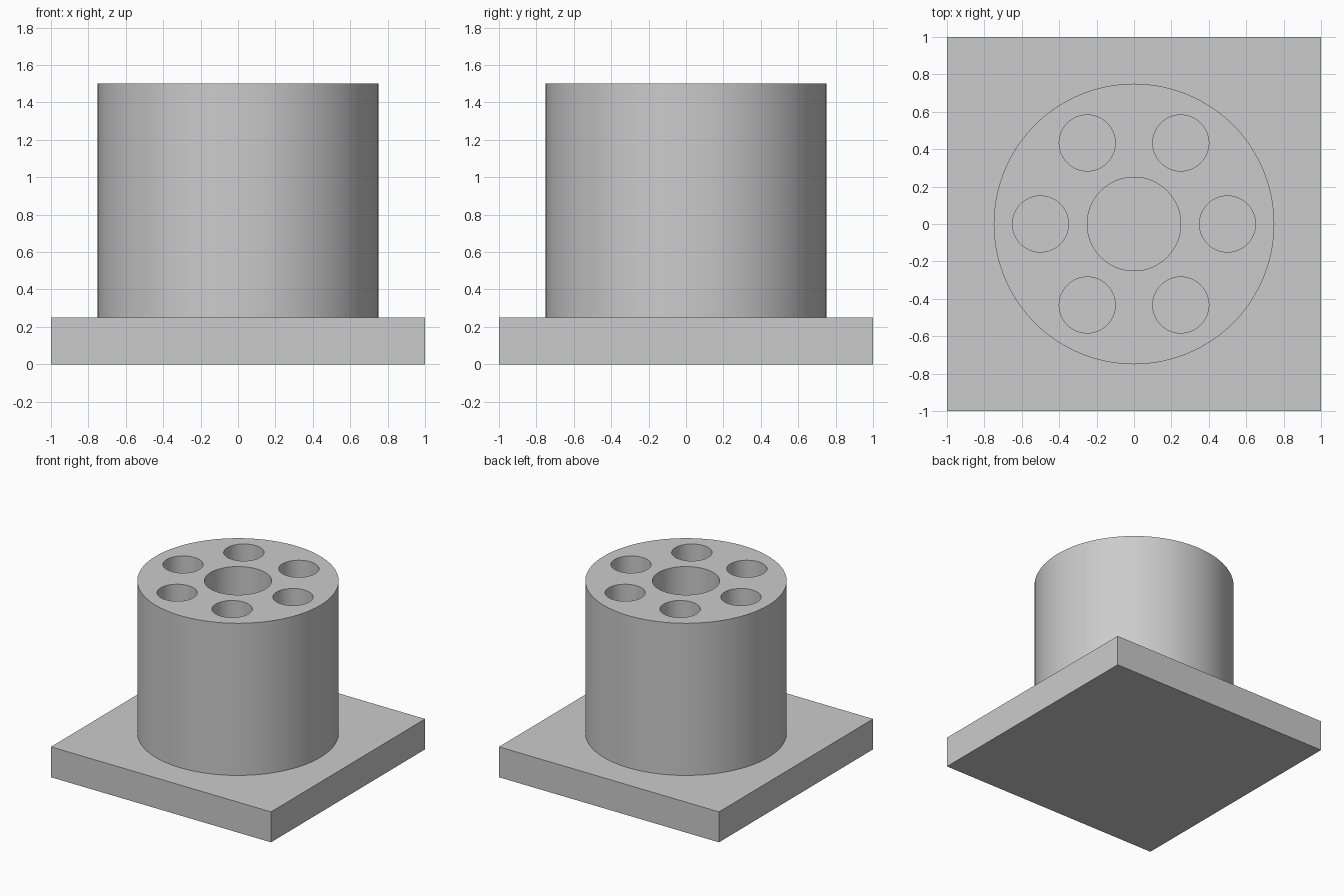
import bpy
from math import cos, sin, pi, radians

cube = bpy.data.objects.get("Cube")
if cube:
    bpy.data.objects.remove(cube, do_unlink=True)

BASE_TOP, TOP = 0.25, 1.5

grey = bpy.data.materials.new("light grey")
grey.use_nodes = True
colour = (0.6, 0.6, 0.6, 1)
grey.diffuse_color = colour
grey.node_tree.nodes["Principled BSDF"].inputs["Base Color"].default_value = colour


def cylinder(name, radius, x, y, bottom, top, sides):
    bpy.ops.mesh.primitive_cylinder_add(
        vertices=sides, radius=radius, depth=top - bottom,
        location=(x, y, (bottom + top) / 2))
    obj = bpy.context.object
    obj.name = name
    obj.data.materials.append(grey)
    return obj


def drill(target, radius, x, y):
    cutter = cylinder("hole_cutter", radius, x, y, BASE_TOP - 0.1, TOP + 0.1, 64)
    cutter.hide_render = True
    mod = target.modifiers.new("hole", 'BOOLEAN')
    mod.operation = 'DIFFERENCE'
    mod.solver = 'EXACT'
    mod.object = cutter
    bpy.context.view_layer.objects.active = target
    bpy.ops.object.modifier_apply(modifier=mod.name)
    bpy.data.objects.remove(cutter, do_unlink=True)


# Square base plate
bpy.ops.mesh.primitive_cube_add(size=1, location=(0, 0, BASE_TOP / 2))
base = bpy.context.object
base.name = "base_plate"
base.scale = (2, 2, BASE_TOP)
bpy.ops.object.transform_apply(location=False, rotation=False, scale=True)
base.data.materials.append(grey)

# Round body standing on the plate
body = cylinder("round_body", 0.75, 0, 0, BASE_TOP, TOP, 96)

# Central bore and ring of six smaller holes, down to the plate
drill(body, 0.25, 0, 0)
for i in range(6):
    a = i * pi / 3
    drill(body, 0.15, 0.5 * cos(a), 0.5 * sin(a))

bpy.ops.object.select_all(action='DESELECT')
body.select_set(True)
bpy.context.view_layer.objects.active = body
bpy.ops.object.shade_smooth_by_angle(angle=radians(30))
